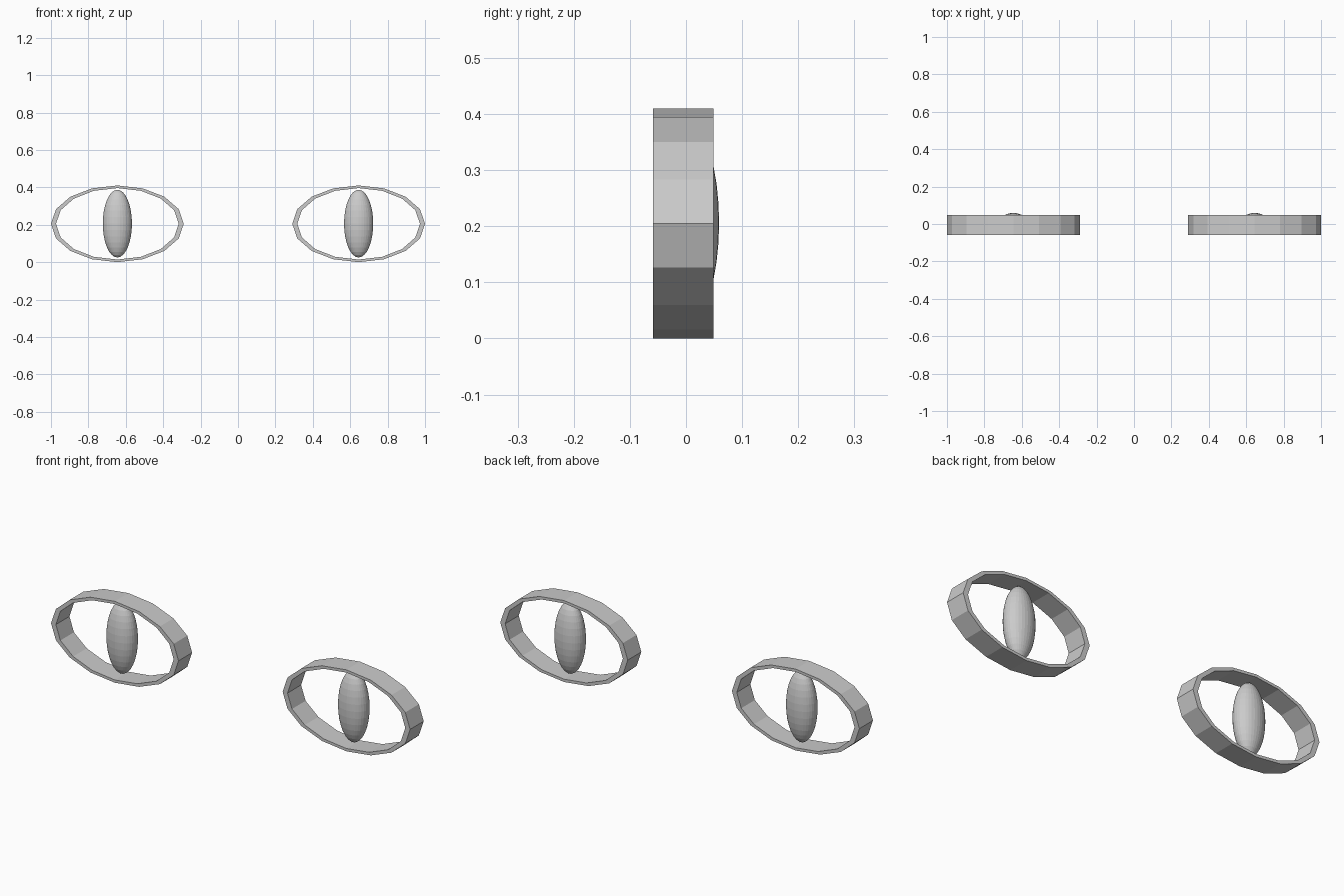
import bpy, bmesh
from math import sin, cos, tau

if "Cube" in bpy.data.objects:
    bpy.data.objects.remove(bpy.data.objects["Cube"])

SIDES = 16
CX, CZ = 0.645, 0.205
Y0, Y1 = -0.059, 0.049


def add_object(name, bm):
    bmesh.ops.recalc_face_normals(bm, faces=bm.faces)
    mesh = bpy.data.meshes.new(name)
    bm.to_mesh(mesh)
    bm.free()
    obj = bpy.data.objects.new(name, mesh)
    bpy.context.collection.objects.link(obj)
    return obj


def oval_ring(name, x):
    # Rectangular section swept round an oval
    section = [(0.355, 0.205, Y0), (0.355, 0.205, Y1),
               (0.328, 0.191, Y1), (0.328, 0.191, Y0)]
    bm = bmesh.new()
    loops = []
    for i in range(SIDES):
        a = tau * i / SIDES
        loops.append([bm.verts.new((x + rx * cos(a), y, CZ + rz * sin(a)))
                      for rx, rz, y in section])
    for i in range(SIDES):
        p, q = loops[i], loops[(i + 1) % SIDES]
        for j in range(4):
            k = (j + 1) % 4
            bm.faces.new((p[j], p[k], q[k], q[j]))
    return add_object(name, bm)


def pupil(name, x):
    # Tall flattened ellipsoid
    bm = bmesh.new()
    bmesh.ops.create_uvsphere(bm, u_segments=32, v_segments=16, radius=1)
    bmesh.ops.scale(bm, vec=(0.078, 0.059, 0.181), verts=bm.verts)
    bmesh.ops.translate(bm, vec=(x, 0, CZ + 0.001), verts=bm.verts)
    return add_object(name, bm)


# Left and right pair
for side, sign in (("left", -1), ("right", 1)):
    oval_ring(side + "_eye_rim", sign * CX)
    pupil(side + "_pupil", sign * CX)
